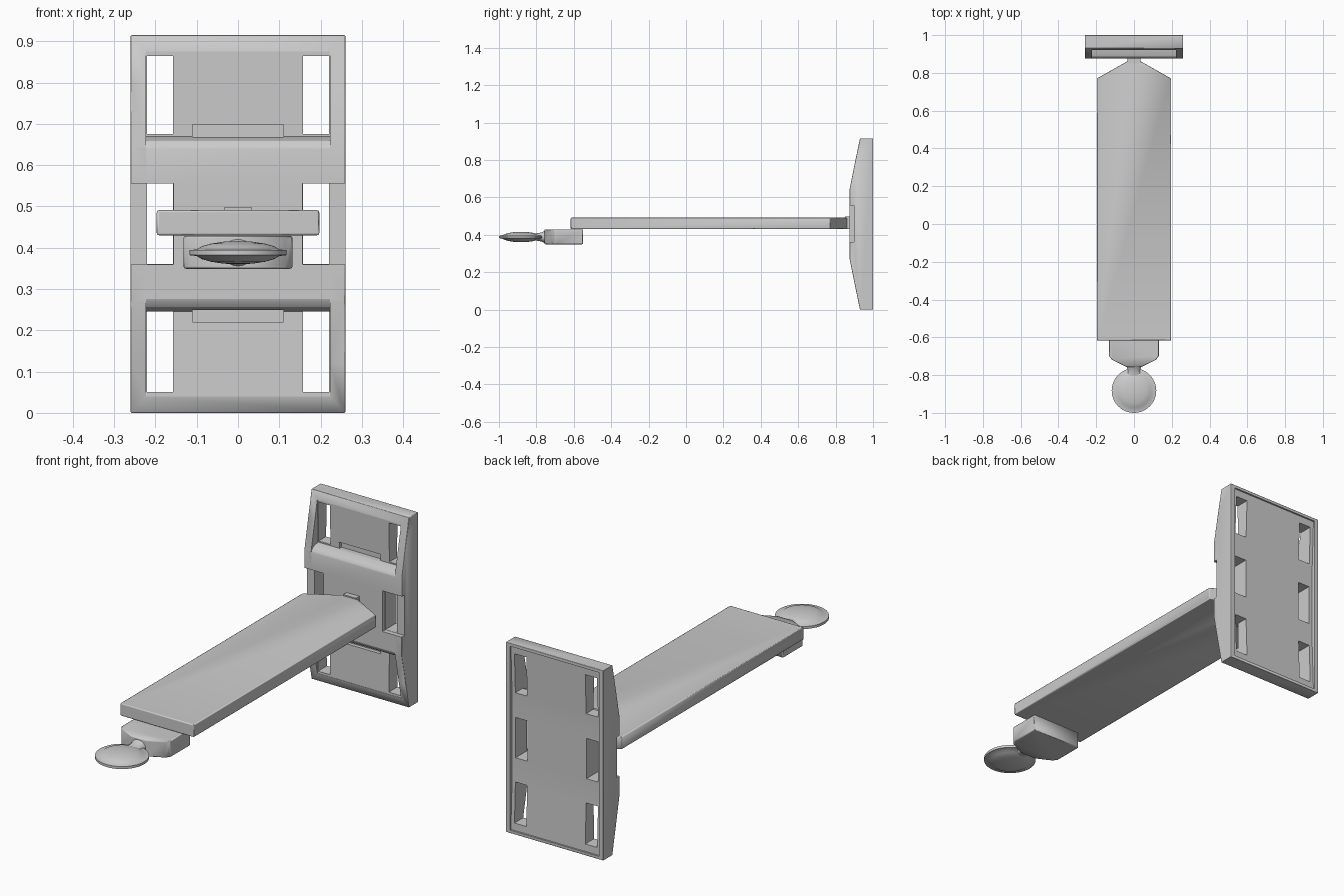
import bpy, bmesh, math

if "Cube" in bpy.data.objects:
    bpy.data.objects.remove(bpy.data.objects["Cube"])


def smooth_by_angle(ob):
    bpy.ops.object.select_all(action='DESELECT')
    ob.select_set(True)
    bpy.context.view_layer.objects.active = ob
    bpy.ops.object.shade_smooth_by_angle(angle=math.radians(30))


def finish(name, bm, bevel=0.0, seg=2):
    bmesh.ops.recalc_face_normals(bm, faces=bm.faces)
    me = bpy.data.meshes.new(name)
    bm.to_mesh(me)
    bm.free()
    ob = bpy.data.objects.new(name, me)
    bpy.context.collection.objects.link(ob)
    bpy.context.view_layer.objects.active = ob
    if bevel:
        m = ob.modifiers.new("bevel", 'BEVEL')
        m.width, m.segments = bevel, seg
        m.limit_method = 'ANGLE'
        m.angle_limit = math.radians(35)
        m.harden_normals = True
        bpy.ops.object.modifier_apply(modifier="bevel")
    smooth_by_angle(ob)
    return ob


def prism(name, pts, lo, hi, axis='z', **kw):
    """Extrude an outline: (y, z) points along x, or (x, y) points along z."""
    bm = bmesh.new()
    place = (lambda p, h: (h, *p)) if axis == 'x' else (lambda p, h: (*p, h))
    a = [bm.verts.new(place(p, lo)) for p in pts]
    b = [bm.verts.new(place(p, hi)) for p in pts]
    bm.faces.new(a)
    bm.faces.new(b[::-1])
    for i in range(len(pts)):
        j = (i + 1) % len(pts)
        bm.faces.new((a[i], a[j], b[j], b[i]))
    return finish(name, bm, **kw)


def box(name, x, y, z, **kw):
    return prism(name, [(x[0], y[0]), (x[1], y[0]), (x[1], y[1]), (x[0], y[1])],
                 z[0], z[1], **kw)


def cut(ob, cutter):
    cutter.hide_render = True
    m = ob.modifiers.new("cut", 'BOOLEAN')
    m.operation, m.solver, m.object = 'DIFFERENCE', 'EXACT', cutter
    bpy.context.view_layer.objects.active = ob
    bpy.ops.object.modifier_apply(modifier="cut")
    bpy.data.objects.remove(cutter, do_unlink=True)


H = 0.915
flip = lambda pts: [(y, H - z) for y, z in pts]

# back plate: crowned slab
plate = prism("back_plate", [(1.0, 0), (0.93, 0), (0.905, 0.12), (0.875, 0.27),
                             (0.875, H - 0.27), (0.905, H - 0.12), (0.93, H), (1.0, H)],
              -0.26, 0.26, axis='x', bevel=0.003)
# shallow dished rear side
cut(plate, prism("rear_dish", [(1.05, 0.015), (0.992, 0.015), (0.982, 0.29),
                               (0.982, H - 0.29), (0.992, H - 0.015), (1.05, H - 0.015)],
                 -0.238, 0.238, axis='x'))
# recessed end panels with rounded bar edge, and a slot next to each bar
recess = [(0.8, 0.04), (0.923, 0.04), (0.928, 0.246), (0.905, 0.25), (0.888, 0.256),
          (0.878, 0.268), (0.87, 0.29), (0.8, 0.29)]
for pts, slot in ((recess, (0.22, 0.249)), (flip(recess), (0.668, 0.699))):
    cut(plate, prism("panel_recess", pts, -0.223, 0.223, axis='x'))
    cut(plate, box("slot", (-0.11, 0.11), (0.85, 0.945), slot))
# side windows and the stepped side notches
for s in (-1, 1):
    side = lambda a, b: tuple(sorted((s * a, s * b)))
    for z in ((0.05, 0.245), (0.361, 0.555), (0.675, 0.865)):
        cut(plate, box("window", side(0.157, 0.22), (0.7, 1.2), z))
    cut(plate, box("notch", side(0.156, 0.3), (0.8, 0.897), (0.36, 0.556)))
smooth_by_angle(plate)

# long flat arm tapering to the plate
prism("arm", [(-0.197, -0.617), (0.197, -0.617), (0.197, 0.77), (0.02, 0.87),
              (-0.02, 0.87), (-0.197, 0.77)], 0.43, 0.491, bevel=0.006)
box("arm_mount", (-0.034, 0.034), (0.85, 0.90), (0.432, 0.497))

# end block under the arm
prism("end_block", [(-0.132, -0.55), (-0.132, -0.70), (-0.115, -0.72), (-0.04, -0.757),
                    (0.04, -0.757), (0.115, -0.72), (0.132, -0.70), (0.132, -0.55)],
      0.349, 0.429, bevel=0.006)

# flared neck from block to disc
bm = bmesh.new()
rings = []
for y, w, h in ((-0.75, 0.04, 0.036), (-0.772, 0.034, 0.024),
                (-0.79, 0.035, 0.021), (-0.83, 0.06, 0.012)):
    rings.append([bm.verts.new((w * math.cos(i * math.tau / 24), y,
                                0.388 + h * math.sin(i * math.tau / 24)))
                  for i in range(24)])
for a, b in zip(rings, rings[1:]):
    for i in range(24):
        bm.faces.new((a[i], a[(i + 1) % 24], b[(i + 1) % 24], b[i]))
bm.faces.new(rings[0])
bm.faces.new(rings[-1])
finish("neck", bm)

# lens shaped disc with a thin flat rim
bm = bmesh.new()
prof = [(0, 0.028), (0.035, 0.0265), (0.065, 0.022), (0.088, 0.0155), (0.1, 0.008),
        (0.118, 0.006)]
prof += [(r, -z) for r, z in prof[::-1]]
vs = [bm.verts.new((r, -0.882, 0.388 + z)) for r, z in prof]
edges = [bm.edges.new(e) for e in zip(vs, vs[1:])]
bmesh.ops.spin(bm, geom=vs + edges, cent=(0, -0.882, 0), axis=(0, 0, 1),
               angle=math.tau, steps=48, use_duplicate=False)
bmesh.ops.remove_doubles(bm, verts=bm.verts, dist=1e-5)
finish("disc_handle", bm)
